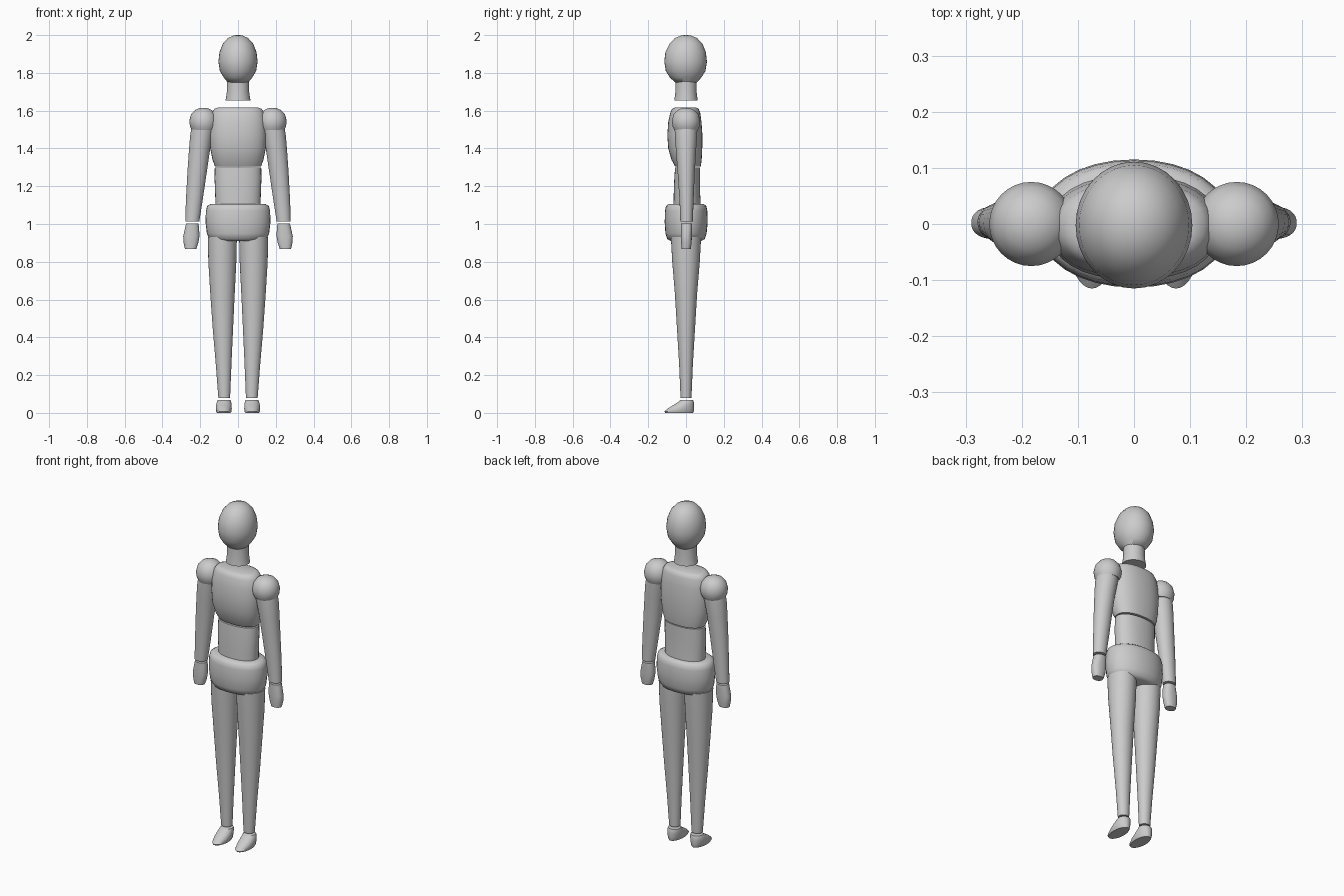
import bpy, bmesh, math

SEG = 32


def loft(name, rings, power=2.0, angle=50):
    """Skin elliptical rings (cx, cy, z, rx, ry) from bottom to top, with capped ends."""
    bm = bmesh.new()
    loops = []
    for cx, cy, z, rx, ry in rings:
        loop = []
        for i in range(SEG):
            a = 2 * math.pi * i / SEG
            c, s = math.cos(a), math.sin(a)
            x = math.copysign(abs(c) ** (2 / power), c)
            y = math.copysign(abs(s) ** (2 / power), s)
            loop.append(bm.verts.new((cx + rx * x, cy + ry * y, z)))
        loops.append(loop)
    for lo, hi in zip(loops, loops[1:]):
        for i in range(SEG):
            j = (i + 1) % SEG
            bm.faces.new((lo[i], lo[j], hi[j], hi[i]))
    bm.faces.new(loops[0][::-1])
    bm.faces.new(loops[-1])
    bmesh.ops.recalc_face_normals(bm, faces=bm.faces)
    mesh = bpy.data.meshes.new(name)
    bm.to_mesh(mesh)
    bm.free()
    obj = bpy.data.objects.new(name, mesh)
    bpy.context.collection.objects.link(obj)
    bpy.ops.object.select_all(action='DESELECT')
    obj.select_set(True)
    bpy.context.view_layer.objects.active = obj
    bpy.ops.object.shade_smooth_by_angle(angle=math.radians(angle))
    return obj


def pair(name, rings, **kw):
    """Build a limb part on both sides of the body."""
    for side, label in ((1, "left"), (-1, "right")):
        loft(f"{label}_{name}", [(side * r[0],) + r[1:] for r in rings], **kw)


# Head and neck
loft("head", [
    (0, 0, 1.75, 0.055, 0.058), (0, -0.002, 1.775, 0.075, 0.083),
    (0, -0.002, 1.81, 0.096, 0.105), (0, -0.002, 1.86, 0.104, 0.113),
    (0, -0.002, 1.91, 0.098, 0.107), (0, 0, 1.955, 0.08, 0.087),
    (0, 0, 1.985, 0.053, 0.058), (0, 0, 1.997, 0.025, 0.028), (0, 0, 2.0, 0.008, 0.008)])
loft("neck", [
    (0, 0, 1.653, 0.066, 0.062), (0, 0, 1.70, 0.059, 0.056), (0, 0, 1.765, 0.058, 0.056)])

# Torso: chest, waist and pelvis
loft("chest", [
    (0, 0.01, 1.305, 0.122, 0.068), (0, 0.003, 1.34, 0.135, 0.08),
    (0, -0.004, 1.40, 0.147, 0.09), (0, -0.006, 1.47, 0.151, 0.093),
    (0, -0.006, 1.54, 0.148, 0.088), (0, -0.004, 1.59, 0.138, 0.079),
    (0, -0.003, 1.61, 0.125, 0.07), (0, -0.002, 1.617, 0.105, 0.055)], power=2.3)
loft("waist", [
    (0, 0.006, 1.10, 0.119, 0.072), (0, 0.005, 1.16, 0.121, 0.07),
    (0, 0.006, 1.24, 0.124, 0.068), (0, 0.008, 1.298, 0.123, 0.066)], power=2.2)
loft("pelvis", [
    (0, 0, 0.91, 0.12, 0.08), (0, 0, 0.92, 0.15, 0.099), (0, 0, 0.95, 0.165, 0.109),
    (0, 0.001, 1.01, 0.172, 0.114), (0, 0.001, 1.07, 0.17, 0.112),
    (0, 0.001, 1.095, 0.163, 0.107), (0, 0.001, 1.106, 0.145, 0.093)], power=2.1)

# Shoulder caps
pair("shoulder", [
    (0.183, 0, 1.497, 0.062, 0.062), (0.183, 0, 1.515, 0.071, 0.071),
    (0.183, 0, 1.545, 0.075, 0.075), (0.183, 0, 1.58, 0.066, 0.066),
    (0.183, 0, 1.603, 0.045, 0.045), (0.183, 0, 1.613, 0.022, 0.022),
    (0.183, 0, 1.615, 0.006, 0.006)])

# Arms and hands
pair("arm", [
    (0.242, 0.003, 1.012, 0.037, 0.033), (0.232, 0.003, 1.12, 0.044, 0.037),
    (0.217, 0.001, 1.27, 0.051, 0.045), (0.203, 0, 1.40, 0.056, 0.054),
    (0.193, 0, 1.47, 0.06, 0.059), (0.187, 0, 1.505, 0.06, 0.06)])
pair("hand", [
    (0.251, 0.001, 0.868, 0.03, 0.024), (0.249, 0.002, 0.90, 0.039, 0.028),
    (0.247, 0.002, 0.935, 0.043, 0.029), (0.243, 0.003, 0.98, 0.037, 0.03),
    (0.242, 0.003, 1.002, 0.033, 0.03)], power=2.3)

# Legs
pair("leg", [
    (0.073, 0, 0.08, 0.031, 0.029), (0.076, 0, 0.25, 0.041, 0.036),
    (0.08, 0, 0.45, 0.054, 0.048), (0.082, 0, 0.62, 0.064, 0.058),
    (0.083, 0, 0.80, 0.074, 0.073), (0.083, 0, 0.93, 0.077, 0.08)])

# Feet, sloping forward to the toes
pair("foot", [
    (0.075, -0.036, 0.0, 0.036, 0.074), (0.075, -0.037, 0.007, 0.04, 0.078),
    (0.075, -0.026, 0.025, 0.042, 0.068), (0.075, -0.012, 0.042, 0.041, 0.054),
    (0.074, 0.0, 0.058, 0.038, 0.041), (0.073, 0.003, 0.068, 0.034, 0.034)])
